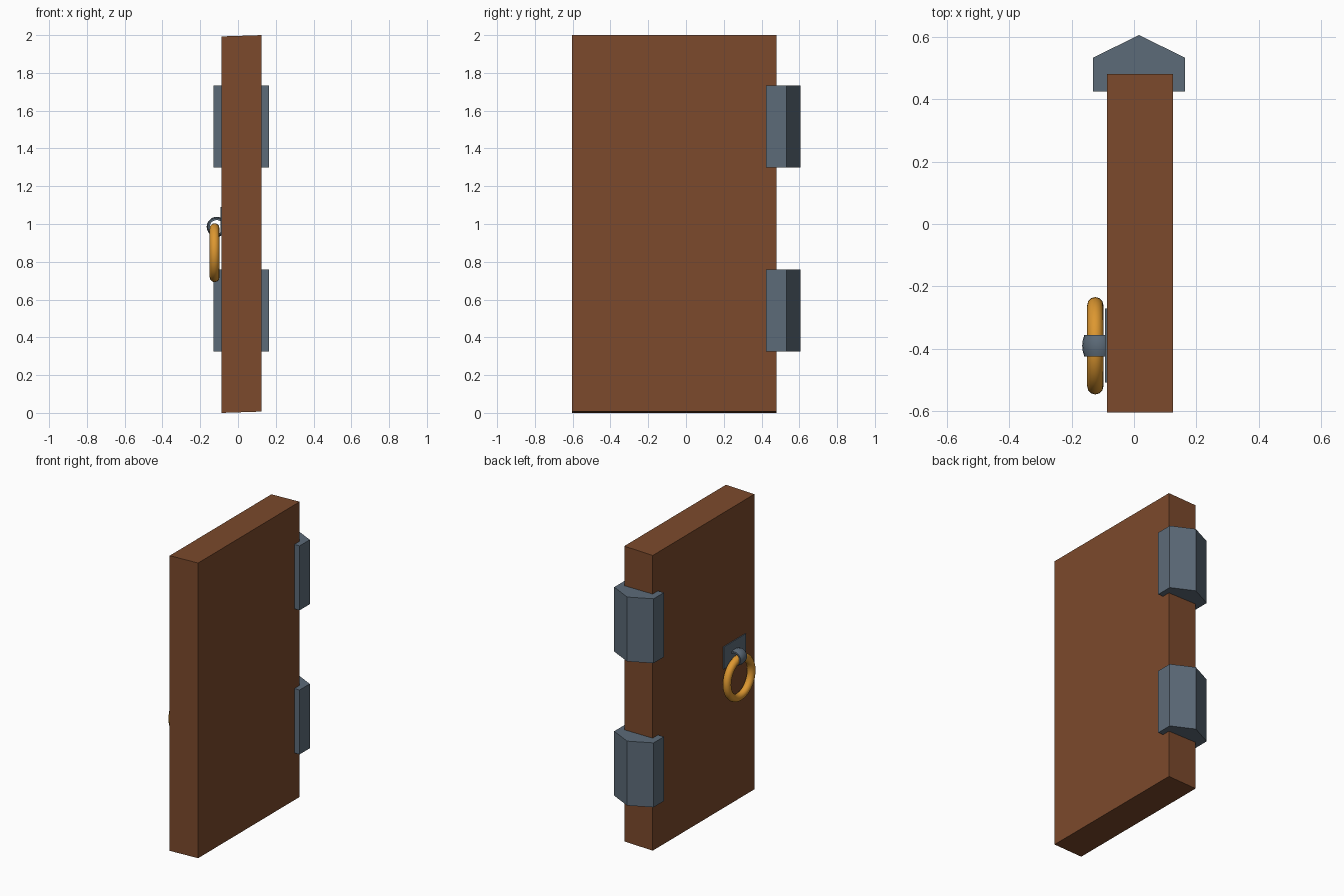
import bpy, bmesh, math

if "Cube" in bpy.data.objects:
    bpy.data.objects.remove(bpy.data.objects["Cube"])


def material(name, rgb):
    m = bpy.data.materials.new(name)
    m.diffuse_color = (*rgb, 1)
    m.use_nodes = True
    m.node_tree.nodes["Principled BSDF"].inputs["Base Color"].default_value = m.diffuse_color
    return m


WOOD = material("brown wood", (0.20, 0.068, 0.025))
IRON = material("grey iron", (0.108, 0.147, 0.19))
BRASS = material("golden brass", (0.72, 0.31, 0.03))


def make(name, bm, mat, smooth=False):
    bmesh.ops.recalc_face_normals(bm, faces=bm.faces)
    me = bpy.data.meshes.new(name)
    bm.to_mesh(me)
    bm.free()
    me.materials.append(mat)
    ob = bpy.data.objects.new(name, me)
    bpy.context.collection.objects.link(ob)
    if smooth:
        bpy.ops.object.select_all(action='DESELECT')
        ob.select_set(True)
        bpy.context.view_layer.objects.active = ob
        bpy.ops.object.shade_smooth_by_angle(angle=math.radians(50))
    return ob


def prism(name, outline, z0, z1, mat, tilt=0.0):
    """Extrude a plan outline upwards; tilt slopes the ends along x."""
    bm = bmesh.new()
    face = bm.faces.new([bm.verts.new((x, y, z0)) for x, y in outline])
    ext = bmesh.ops.extrude_face_region(bm, geom=[face])
    for v in ext["geom"]:
        if isinstance(v, bmesh.types.BMVert):
            v.co.z = z1
    for v in bm.verts:
        v.co.z += tilt * (v.co.x - outline[0][0])
    return make(name, bm, mat)


def rect(x0, x1, y0, y1):
    return [(x0, y0), (x1, y0), (x1, y1), (x0, y1)]


def hoop(name, centre, profile, axis, n, mat):
    """Sweep a closed (radius, offset) profile round the x or y axis."""
    bm = bmesh.new()
    rings = []
    for i in range(n):
        a = 2 * math.pi * i / n
        ring = []
        for r, o in profile:
            u, w = r * math.cos(a), r * math.sin(a)
            p = (o, u, w) if axis == "x" else (u, o, w)
            ring.append(bm.verts.new([c + d for c, d in zip(centre, p)]))
        rings.append(ring)
    k = len(profile)
    for i in range(n):
        a, b = rings[i], rings[(i + 1) % n]
        for j in range(k):
            bm.faces.new((a[j], a[(j + 1) % k], b[(j + 1) % k], b[j]))
    return make(name, bm, mat, smooth=True)


# Door slab, with very slightly sloping ends
prism("door_panel", rect(-0.087, 0.125, -0.604, 0.48), 0.0, 1.993, WOOD, 0.033)

# Two pointed hinges wrapped round the back edge
hinge = [(-0.131, 0.424), (0.163, 0.424), (0.163, 0.533), (0.016, 0.605), (-0.131, 0.533)]
for name, z in (("lower_hinge", 0.325), ("upper_hinge", 1.298)):
    prism(name, hinge, z, z + 0.435, IRON)

# Handle backing plate
prism("handle_plate", rect(-0.093, -0.08, -0.508, -0.27), 0.94, 1.09, IRON)

# Staple band that holds the ring
band = [(0.036, -0.035), (0.046, -0.035), (0.051, -0.018), (0.053, 0),
        (0.051, 0.018), (0.046, 0.035), (0.036, 0.035)]
hoop("handle_staple", (-0.113, -0.39, 0.985), band, "y", 20, IRON)

# Pull ring
tube = [(0.13 + 0.026 * math.cos(t * math.pi / 6), 0.026 * math.sin(t * math.pi / 6)) for t in range(12)]
hoop("pull_ring", (-0.124, -0.39, 0.848), tube, "x", 40, BRASS)
